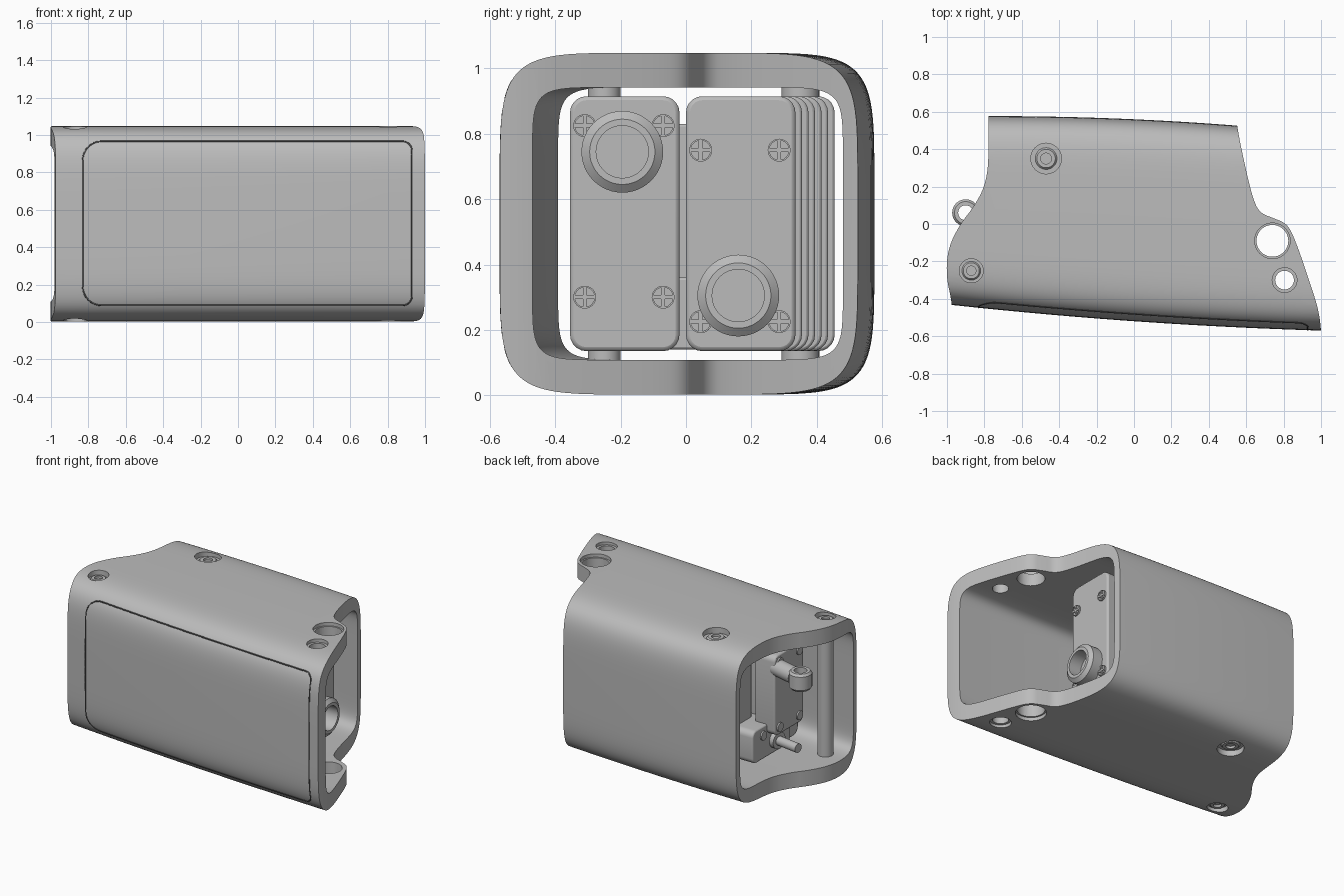
import bpy, bmesh
from math import cos, sin, pi, copysign
from mathutils import Vector, Matrix

if "Cube" in bpy.data.objects:
    bpy.data.objects.remove(bpy.data.objects["Cube"], do_unlink=True)


def material(name, value):
    m = bpy.data.materials.new(name)
    m.use_nodes = True
    m.diffuse_color = (value, value, value, 1)
    m.node_tree.nodes["Principled BSDF"].inputs["Base Color"].default_value = m.diffuse_color
    return m


GREY = material("plain grey", 0.5)
SEAM = material("dark seam grey", 0.08)


def finish(name, bm, mat=GREY):
    bmesh.ops.recalc_face_normals(bm, faces=bm.faces)
    me = bpy.data.meshes.new(name)
    bm.to_mesh(me)
    bm.free()
    ob = bpy.data.objects.new(name, me)
    bpy.context.collection.objects.link(ob)
    me.materials.append(mat)
    return ob


def activate(ob):
    bpy.ops.object.select_all(action='DESELECT')
    ob.select_set(True)
    bpy.context.view_layer.objects.active = ob


def smooth(ob):
    activate(ob)
    bpy.ops.object.shade_smooth_by_angle(angle=0.6)
    return ob


def lathe(name, profile, loc, direction=(0, 0, 1), steps=40):
    """Spin (radius, height) points about an axis through loc."""
    bm = bmesh.new()
    vs = [bm.verts.new((r, 0, h)) for r, h in profile]
    es = [bm.edges.new(p) for p in zip(vs, vs[1:])]
    bmesh.ops.spin(bm, geom=vs + es, cent=(0, 0, 0), axis=(0, 0, 1),
                   angle=2 * pi, steps=steps, use_merge=True)
    bmesh.ops.remove_doubles(bm, verts=bm.verts, dist=1e-5)
    turn = Vector((0, 0, 1)).rotation_difference(Vector(direction)).to_matrix().to_4x4()
    bm.transform(Matrix.Translation(loc) @ turn)
    return smooth(finish(name, bm))


def rod(name, r, loc, length, direction=(0, 0, 1)):
    return lathe(name, [(0, 0), (r, 0), (r, length), (0, length)], loc, direction)


def block(name, lo, hi, radius=0.05, edge=0.008):
    """Box whose edges along x are rounded."""
    bm = bmesh.new()
    lo, hi = Vector(lo), Vector(hi)
    bmesh.ops.create_cube(bm, size=1)
    bm.transform(Matrix.Translation((lo + hi) / 2) @ Matrix.Diagonal((*(hi - lo), 1)))
    if radius:
        along = [e for e in bm.edges if abs(e.verts[0].co.x - e.verts[1].co.x) > 1e-4]
        bmesh.ops.bevel(bm, geom=along, offset=radius, segments=5, profile=0.5, affect='EDGES')
    ob = finish(name, bm)
    if edge:
        mod = ob.modifiers.new("soft edge", 'BEVEL')
        mod.width, mod.segments, mod.limit_method = edge, 2, 'ANGLE'
    return smooth(ob)


def boolean(ob, cutter, operation):
    mod = ob.modifiers.new("cut", 'BOOLEAN')
    mod.object, mod.operation, mod.solver = cutter, operation, 'EXACT'
    activate(ob)
    bpy.ops.object.modifier_apply(modifier=mod.name)
    bpy.data.objects.remove(cutter, do_unlink=True)


def round_path(pts, times=3):
    for _ in range(times):
        new = [pts[0]]
        for a, b in zip(pts, pts[1:]):
            a, b = Vector(a), Vector(b)
            new += [a.lerp(b, 0.25), a.lerp(b, 0.75)]
        pts = new + [pts[-1]]
    return [Vector(p) for p in pts]


# Housing: tapered tube along x with a soft rectangular section
MID, HALF, POWER = 0.525, 0.523, 6


def front_y(x):
    return 0.02 * x * x - 0.07 * x - 0.52


def back_y(x):
    return 0.56 - 0.045 * x - 0.03 * x * x


def ring(bm, x, inner):
    y0, y1, h, n = front_y(x), back_y(x), HALF, POWER
    if inner:
        y0, y1, h, n = y0 + 0.07 + 0.03 * x, y1 - 0.045, 0.417, 10
    verts, count = [], 96
    for i in range(count):
        a = 2 * pi * (i + 0.5) / count
        u = copysign(abs(cos(a)) ** (2 / n), cos(a))
        v = copysign(abs(sin(a)) ** (2 / n), sin(a))
        verts.append(bm.verts.new((x, (y0 + y1) / 2 + u * (y1 - y0) / 2, MID + v * h)))
    return verts


def bridge(bm, a, b):
    for i in range(len(a)):
        j = (i + 1) % len(a)
        bm.faces.new((a[i], a[j], b[j], b[i]))


bm = bmesh.new()
stations = [-1.1 + 0.1 * i for i in range(23)]
outer = [ring(bm, x, False) for x in stations]
inner = [ring(bm, x, True) for x in stations]
for loops in (outer, inner):
    for a, b in zip(loops, loops[1:]):
        bridge(bm, a, b)
for k in (0, -1):
    bridge(bm, outer[k], inner[k])
housing = finish("housing", bm)

# Curved end cuts, as one upright prism
right_end = round_path([(0.53, 0.7), (0.55, 0.52), (0.6, 0.28), (0.635, 0.14), (0.67, 0.06),
                        (0.75, 0.03), (0.82, 0.0), (0.86, -0.08), (0.93, -0.28),
                        (1.0, -0.5), (1.0, -0.7)])
left_end = round_path([(-0.96, -0.7), (-0.97, -0.43), (-1.005, -0.28), (-0.995, -0.13),
                       (-0.93, 0.0), (-0.85, 0.1), (-0.79, 0.22), (-0.775, 0.38), (-0.78, 0.7)])
bm = bmesh.new()
face = bm.faces.new([bm.verts.new((p.x, p.y, -0.2)) for p in right_end + left_end])
top = bmesh.ops.extrude_face_region(bm, geom=[face])["geom"]
bmesh.ops.translate(bm, vec=(0, 0, 1.5), verts=[v for v in top if isinstance(v, bmesh.types.BMVert)])
boolean(housing, finish("end_cutter", bm), 'INTERSECT')

# Through holes, and recesses over the posts
for x, y, r, rim in ((0.74, -0.09, 0.085, 0.095), (0.805, -0.3, 0.05, 0.066)):
    boolean(housing, rod("hole_cutter", r, (x, y, -0.2), 1.5), 'DIFFERENCE')
    for z in (-0.08, 1.025):
        boolean(housing, rod("rim_cutter", rim, (x, y, z), 0.105), 'DIFFERENCE')
POSTS = ((-0.47, 0.35, 0.058, 0.082), (-0.87, -0.25, 0.05, 0.064))
for x, y, r, recess in POSTS:
    for z in (-0.06, 1.01):
        boolean(housing, rod("recess_cutter", recess, (x, y, z), 0.1), 'DIFFERENCE')
smooth(housing)

# Upright posts with socketed ends
for i, (x, y, r, recess) in enumerate(POSTS):
    s = r * 0.5
    lathe("post_%d" % (i + 1), [(0, 0.06), (s, 0.06), (s, 0.025), (r * 0.85, 0.025), (r, 0.035),
                                (r, 1.015), (r * 0.85, 1.025), (s, 1.025), (s, 0.99), (0, 0.99)],
          (x, y, 0))

# Seam line of the front panel, following the curved wall
corners = [(-0.83, 0.09, 0.1), (0.93, 0.09, 0.05), (0.93, 0.965, 0.05), (-0.83, 0.965, 0.1)]
path = []
for i, (x, z, r) in enumerate(corners):
    cx, cz = x + copysign(r, -x), z + copysign(r, MID - z)
    for k in range(9):
        a = pi + i * pi / 2 + k * pi / 16
        path.append(Vector((cx + r * cos(a), cz + r * sin(a))))
points = []
for a, b in zip(path, path[1:] + path[:1]):
    n = max(1, int((b - a).length / 0.05))
    for k in range(n):
        p = a.lerp(b, k / n)
        u = (1 - abs((p.y - MID) / HALF) ** POWER) ** (1 / POWER)
        y0, y1 = front_y(p.x), back_y(p.x)
        points.append((p.x, (y0 + y1) / 2 - u * (y1 - y0) / 2 + 0.002, p.y))
curve = bpy.data.curves.new("front_panel_seam", 'CURVE')
curve.dimensions, curve.bevel_depth, curve.bevel_resolution = '3D', 0.005, 1
spline = curve.splines.new('POLY')
spline.points.add(len(points) - 1)
for sp, p in zip(spline.points, points):
    sp.co = (*p, 1)
spline.use_cyclic_u = True
curve.materials.append(SEAM)
bpy.context.collection.objects.link(bpy.data.objects.new("front_panel_seam", curve))


# Two drive units: face plate, body, screws and a hollow boss
def drive(name, x, y0, y1, back, screw_z, boss):
    block(name + "_face_plate", (x - 0.09, y0, 0.135), (x, y1, 0.915), 0.05, 0.012)
    block(name + "_body", (back, y0 + 0.01, 0.14), (x - 0.08, y1 - 0.01, 0.91), 0.05)
    for y in (y0 + 0.045, y1 - 0.05):
        for z in screw_z:
            lathe(name + "_screw", [(0, 0.004), (0.03, 0.004), (0.03, 0.01), (0.035, 0.01),
                                    (0.035, -0.01)], (x, y, z), (1, 0, 0), 24)
            for a, b in ((0.03, 0.006), (0.006, 0.03)):
                block(name + "_screw_cross", (x, y - a, z - b), (x + 0.01, y + a, z + b), 0, 0)
    lathe(name + "_boss", [(0.08, -0.02), (0.08, 0.09), (0.1, 0.09), (0.125, 0.07), (0.125, -0.02)],
          (x, *boss), (1, 0, 0), 48)


drive("front_drive", 0.1, -0.355, -0.02, -0.6, (0.3, 0.825), (-0.195, 0.745))
drive("back_drive", 0.49, 0.0, 0.335, -0.5, (0.225, 0.75), (0.16, 0.305))

# Stepped ribs along the outer side of the back unit
for i in range(6):
    x = 0.38 - 0.14 * i
    block("rib_%d" % (i + 1), (x - 0.1, 0.1, 0.135), (x, 0.355 + 0.02 * i, 0.915), 0.05)

# Output end: stacked cases, eyed arm and plain shaft
block("upper_output_case", (-0.7, -0.26, 0.29), (-0.55, 0.05, 0.83), 0.04)
block("lower_output_case", (-0.64, -0.2, 0.14), (-0.45, 0.2, 0.36), 0.04)
lathe("output_eye", [(0.04, -0.06), (0.06, -0.06), (0.072, -0.045), (0.072, 0.045), (0.06, 0.06),
                     (0.04, 0.06), (0.04, -0.06)], (-0.9, 0.06, 0.74))
rod("output_arm", 0.055, (-0.68, 0.0, 0.74), 0.17, (-1, 0.25, 0))
rod("output_shaft", 0.03, (-0.6, -0.04, 0.23), 0.24, (-1, 0.15, 0))
rod("shaft_collar", 0.055, (-0.6, -0.04, 0.23), 0.08, (-1, 0.15, 0))
for y, z in ((-0.21, 0.34), (0.0, 0.34), (-0.21, 0.78), (0.0, 0.78)):
    rod("output_screw", 0.03, (-0.69, y, z), 0.02, (-1, 0, 0))
rod("lower_output_screw", 0.03, (-0.63, 0.09, 0.3), 0.02, (-1, 0, 0))
